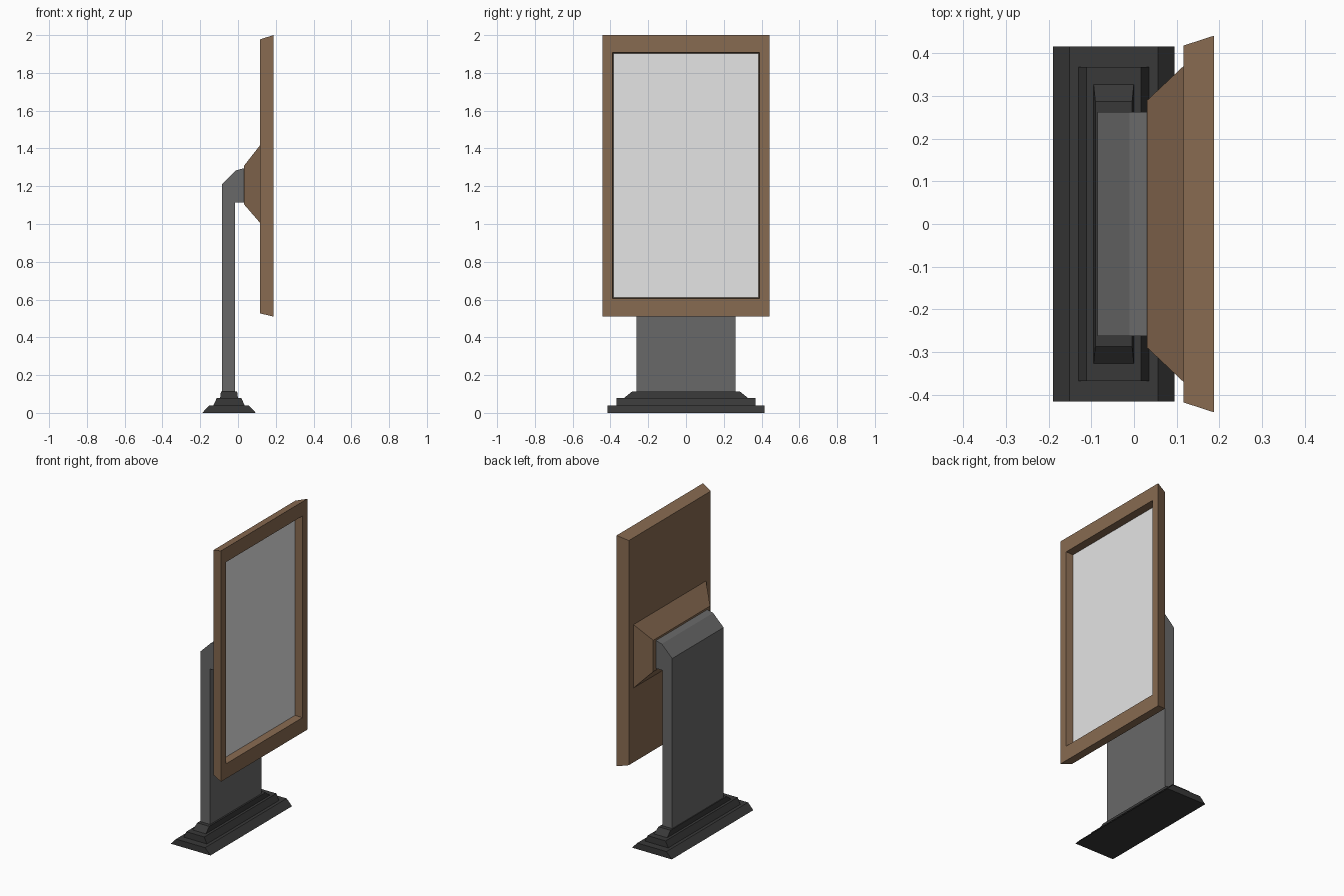
import bpy, bmesh

if "Cube" in bpy.data.objects:
    bpy.data.objects.remove(bpy.data.objects["Cube"])


def material(name, r, g, b):
    m = bpy.data.materials.new(name)
    m.diffuse_color = (r, g, b, 1)
    m.use_nodes = True
    m.node_tree.nodes["Principled BSDF"].inputs["Base Color"].default_value = m.diffuse_color
    return m


BROWN = material("bronze_brown", 0.245, 0.145, 0.082)
GREY = material("post_grey", 0.14, 0.14, 0.14)
DARK = material("base_dark_grey", 0.04, 0.04, 0.04)
PALE = material("screen_pale_grey", 0.78, 0.78, 0.78)


def loft(name, rings, mat, cap_end=True):
    """Skin a list of equal-length vertex rings and cap the ends."""
    bm = bmesh.new()
    loops = [[bm.verts.new(p) for p in ring] for ring in rings]
    n = len(loops[0])
    for a, b in zip(loops, loops[1:]):
        for i in range(n):
            j = (i + 1) % n
            bm.faces.new((a[i], a[j], b[j], b[i]))
    bm.faces.new(loops[0][::-1])
    if cap_end:
        bm.faces.new(loops[-1])
    bmesh.ops.recalc_face_normals(bm, faces=bm.faces)
    mesh = bpy.data.meshes.new(name)
    bm.to_mesh(mesh)
    bm.free()
    mesh.materials.append(mat)
    ob = bpy.data.objects.new(name, mesh)
    bpy.context.collection.objects.link(ob)
    return ob


def rect_z(z, hx, hy, cx=-0.0475):
    return [(cx - hx, -hy, z), (cx + hx, -hy, z), (cx + hx, hy, z), (cx - hx, hy, z)]


def rect_x(x, hy, z0, z1):
    return [(x, -hy, z0), (x, hy, z0), (x, hy, z1), (x, -hy, z1)]


# stepped base: (name, z0, z1, bottom half sizes, top half sizes)
for name, z0, z1, lo, hi in (
        ("base_lower_step", 0.0, 0.04, (0.142, 0.416), (0.104, 0.416)),
        ("base_middle_step", 0.04, 0.08, (0.083, 0.368), (0.064, 0.368)),
        ("base_upper_step", 0.08, 0.112, (0.047, 0.327), (0.043, 0.287))):
    loft(name, [rect_z(z0, *lo), rect_z(z1, *hi)], DARK)

# post with bent top, side profile extruded across y
profile = [(-0.085, 0.11), (-0.015, 0.11), (-0.015, 1.115), (0.031, 1.115),
           (0.031, 1.295), (-0.01, 1.284), (-0.085, 1.21)]
loft("post", [[(x, y, z) for x, z in profile] for y in (-0.262, 0.262)], GREY)

# flared bracket between post and display
loft("bracket", [rect_x(0.031, 0.29, 1.105, 1.307),
                 rect_x(0.116, 0.37, 1.007, 1.416)], BROWN)

# display housing: tapered sides, front rim, recessed opening
loft("display_frame", [rect_x(0.116, 0.418, 0.527, 1.977),
                       rect_x(0.187, 0.441, 0.51, 2.0),
                       rect_x(0.187, 0.389, 0.606, 1.908),
                       rect_x(0.139, 0.384, 0.611, 1.903)], BROWN, cap_end=False)

# screen panel at the bottom of the recess
loft("screen", [rect_x(0.133, 0.384, 0.611, 1.903),
                rect_x(0.139, 0.384, 0.611, 1.903)], PALE)
